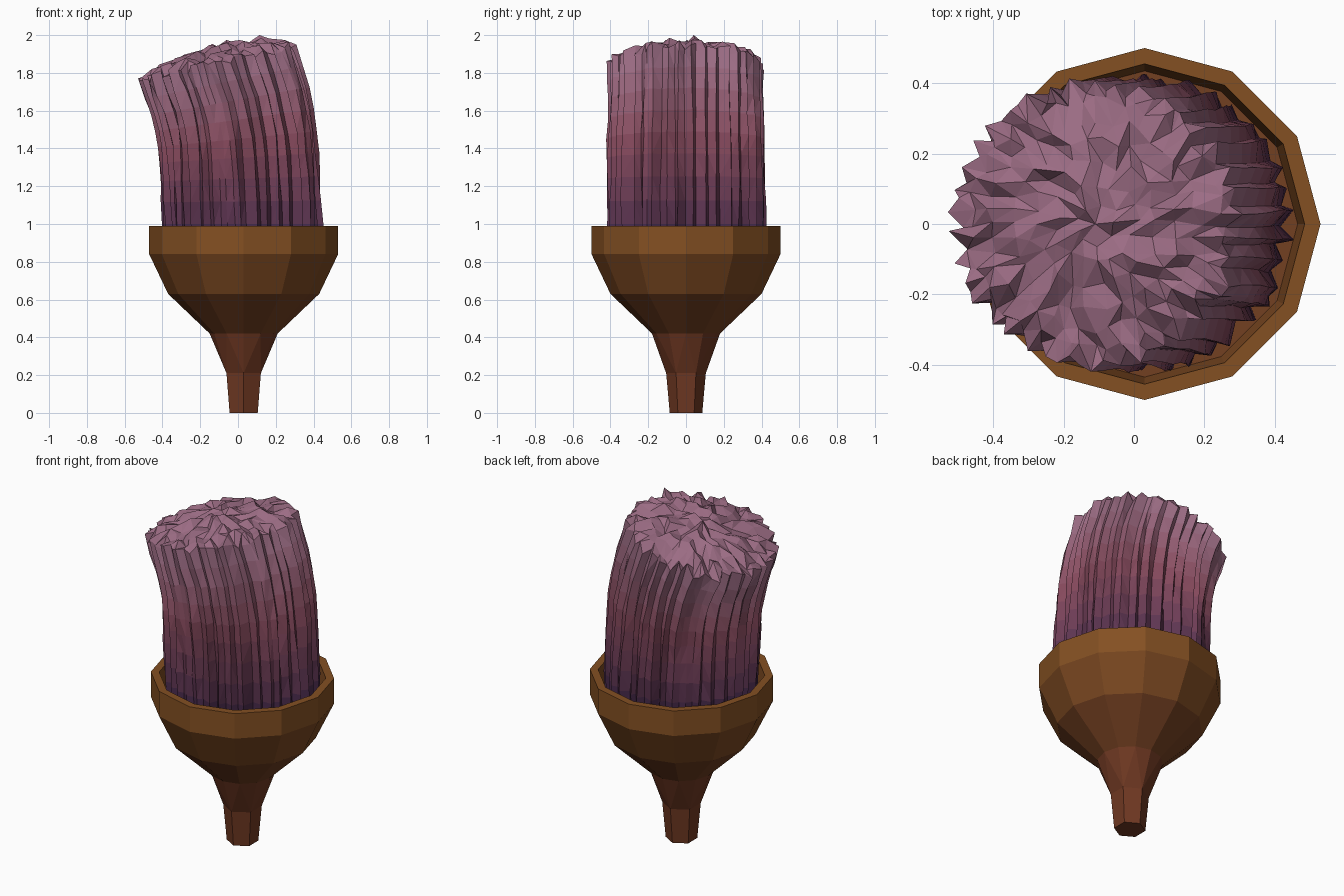
import bpy, bmesh, math, random

if "Cube" in bpy.data.objects:
    bpy.data.objects.remove(bpy.data.objects["Cube"])

random.seed(7)


def material(name, rgb):
    m = bpy.data.materials.new(name)
    m.diffuse_color = (*rgb, 1)
    m.use_nodes = True
    m.node_tree.nodes["Principled BSDF"].inputs["Base Color"].default_value = m.diffuse_color
    return m


def ring(bm, n, r, z, cx, phase=0.0):
    return [bm.verts.new((cx + r * math.cos(phase + 2 * math.pi * i / n),
                          r * math.sin(phase + 2 * math.pi * i / n), z)) for i in range(n)]


def stitch(bm, low, up, mat):
    # Join two rings with any vertex counts (both start at the same angle)
    a, b = len(low), len(up)
    if a == b:
        for i in range(a):
            j = (i + 1) % a
            bm.faces.new((low[i], low[j], up[j], up[i])).material_index = mat
        return
    i = j = 0
    while i < a or j < b:
        if j >= b or (i < a and (i + 1) / a <= (j + 1) / b):
            f = (low[i % a], low[(i + 1) % a], up[j % b])
            i += 1
        else:
            f = (low[i % a], up[(j + 1) % b], up[j % b])
            j += 1
        bm.faces.new(f).material_index = mat


def finish(bm, name, mats):
    bmesh.ops.recalc_face_normals(bm, faces=bm.faces)
    me = bpy.data.meshes.new(name)
    bm.to_mesh(me)
    bm.free()
    for m in mats:
        me.materials.append(m)
    ob = bpy.data.objects.new(name, me)
    bpy.context.collection.objects.link(ob)
    return ob


def lathe(name, profile, mats, phase):
    # profile rows: sides, radius, z, material of the band leading to the next row
    bm = bmesh.new()
    rings = [ring(bm, n, r, z, 0.03, phase) for n, r, z, _ in profile]
    for k in range(len(rings) - 1):
        stitch(bm, rings[k], rings[k + 1], profile[k][3])
    bm.faces.new(rings[0]).material_index = profile[0][3]
    bm.faces.new(rings[-1]).material_index = profile[-1][3]
    finish(bm, name, mats)


wood = [material("wood_red", (0.16, 0.040, 0.016)),
        material("wood_dark", (0.17, 0.050, 0.015)),
        material("wood_mid", (0.20, 0.066, 0.015)),
        material("wood_light", (0.23, 0.080, 0.016))]

# Six-sided stem widening into the twelve-sided cup with a hollow rim
lathe("stem_and_cup", [
    (6, 0.086, 0.0, 0), (6, 0.105, 0.21, 0), (12, 0.18, 0.42, 1),
    (12, 0.40, 0.63, 2), (12, 0.50, 0.84, 3), (12, 0.50, 0.99, 3),
    (12, 0.455, 0.99, 2), (12, 0.435, 0.82, 1)], wood, math.pi / 2)

# Bristle colours from dark base to pale tip
def mix(t):
    stops = [(0.0, (0.07, 0.025, 0.075)), (0.55, (0.25, 0.07, 0.11)), (1.0, (0.33, 0.15, 0.23))]
    for (t0, c0), (t1, c1) in zip(stops, stops[1:]):
        if t <= t1:
            s = (t - t0) / (t1 - t0)
            return [p + (q - p) * s for p, q in zip(c0, c1)]


BANDS = 9
bristle = [material("bristle_%d" % i, mix(i / (BANDS - 1))) for i in range(BANDS)]

# Bristle bundle: ridged columns following a leaning centre line
# path rows: height, centre x, radius, tilt of the ring
path = [(0.82, 0.03, 0.425, 0.0), (1.0, 0.025, 0.43, 0.0), (1.12, 0.02, 0.43, 0.01),
        (1.24, 0.015, 0.427, 0.03), (1.35, 0.008, 0.425, 0.06), (1.45, 0.0, 0.425, 0.10),
        (1.55, -0.018, 0.422, 0.14), (1.65, -0.04, 0.42, 0.18), (1.75, -0.075, 0.42, 0.21),
        (1.84, -0.11, 0.42, 0.226)]
N = 76
ridge = [random.uniform(0, 0.012) if i % 2 else random.uniform(0.022, 0.05) for i in range(N)]
shift = [random.uniform(-0.4, 0.4) for _ in range(N)]

bm = bmesh.new()
rows = []
for k, (z, cx, r, tilt) in enumerate(path):
    row = []
    last = k == len(path) - 1
    for i in range(N):
        shift[i] = max(-0.42, min(0.42, shift[i] + random.uniform(-0.12, 0.12)))
        ridge[i] = max(0, min(0.055, ridge[i] + random.uniform(-0.008, 0.008)))
        a = 2 * math.pi * (i + shift[i]) / N
        rr = r - ridge[i]
        x, y = rr * math.cos(a), rr * math.sin(a)
        dz = random.uniform(-0.015, 0.04) if last else 0
        row.append(bm.verts.new((cx + x, y, z + tilt * x + dz)))
    rows.append(row)
for k in range(len(rows) - 1):
    stitch(bm, rows[k], rows[k + 1], min(k, BANDS - 1))

# Rough, tilted and slightly domed top
R = 0.42
prev = rows[-1]
for n, r in ((56, 0.355), (44, 0.295), (34, 0.235), (26, 0.175), (17, 0.115), (9, 0.055)):
    cur = []
    for i in range(n):
        a = 2 * math.pi * (i + random.uniform(-0.3, 0.3)) / n
        rr = r + random.uniform(-0.018, 0.018)
        x, y = rr * math.cos(a), rr * math.sin(a)
        z = 1.845 + 0.226 * x + 0.09 * (1 - (rr / R) ** 2) + random.uniform(-0.028, 0.032)
        cur.append(bm.verts.new((-0.11 + x, y, min(z, 2.0))))
    stitch(bm, prev, cur, BANDS - 1)
    prev = cur
tip = bm.verts.new((-0.11, 0, 1.94))
for i in range(len(prev)):
    bm.faces.new((prev[i], prev[(i + 1) % len(prev)], tip)).material_index = BANDS - 1
bm.faces.new(rows[0])
max((v for v in bm.verts), key=lambda v: v.co.z).co.z = 2.0
bmesh.ops.triangulate(bm, faces=[f for f in bm.faces if len(f.verts) == 4])
finish(bm, "bristles", bristle)
